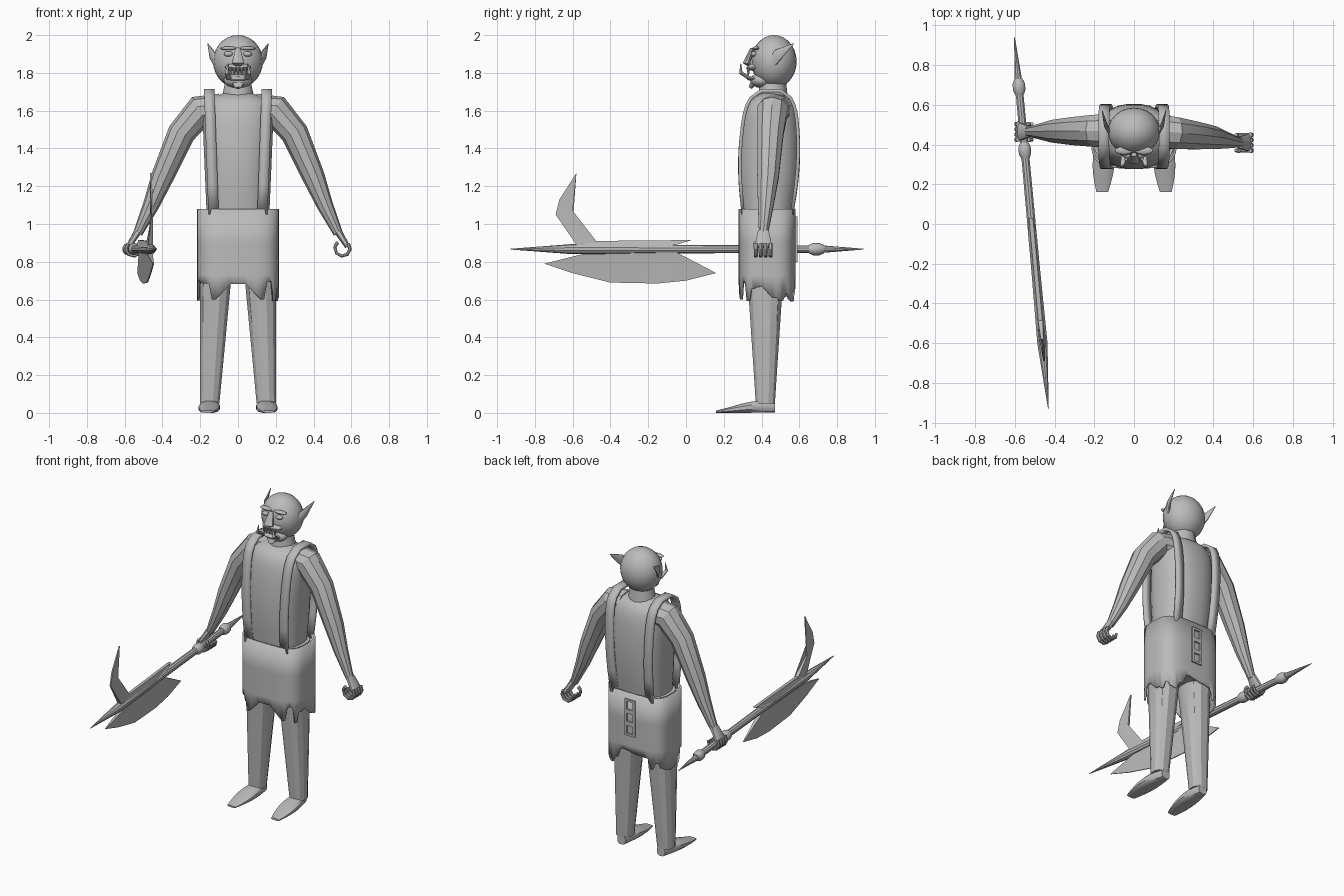
import bpy, bmesh, math, random
from math import sin, cos, pi, sqrt
from mathutils import Vector

if "Cube" in bpy.data.objects:
    bpy.data.objects.remove(bpy.data.objects["Cube"])
random.seed(4)

tone = (.5, .5, .5, 1)
grey = bpy.data.materials.new("plain grey")
grey.use_nodes = True
grey.diffuse_color = tone
grey.node_tree.nodes["Principled BSDF"].inputs["Base Color"].default_value = tone

X, Y, Z = Vector((1, 0, 0)), Vector((0, 1, 0)), Vector((0, 0, 1))
SIDES = (("left", 1), ("right", -1))


def steps(count):
    return [i / (count - 1) for i in range(count)]


def finish(name, bm, angle=35, thickness=0):
    bmesh.ops.recalc_face_normals(bm, faces=bm.faces)
    mesh = bpy.data.meshes.new(name)
    bm.to_mesh(mesh)
    bm.free()
    part = bpy.data.objects.new(name, mesh)
    bpy.context.collection.objects.link(part)
    mesh.materials.append(grey)
    bpy.ops.object.select_all(action='DESELECT')
    part.select_set(True)
    bpy.context.view_layer.objects.active = part
    bpy.ops.object.shade_smooth_by_angle(angle=math.radians(angle))
    if thickness:
        solid = part.modifiers.new("thickness", 'SOLIDIFY')
        solid.thickness = thickness
        solid.offset = 0


def oval(turn, power):
    c, s = cos(turn * 2 * pi), sin(turn * 2 * pi)
    return (math.copysign(abs(c) ** (2 / power), c), math.copysign(abs(s) ** (2 / power), s))


def bridge(bm, lower, upper):
    count = len(lower)
    for k in range(count):
        after = (k + 1) % count
        bm.faces.new((lower[k], lower[after], upper[after], upper[k]))


def loft(name, rings, across, sides=10, power=2, tangent=None, angle=35):
    """Skin through rings given as (centre, radius across, other radius)."""
    bm = bmesh.new()
    centres = [Vector(ring[0]) for ring in rings]
    last = len(rings) - 1
    loops = []
    for i, (_, wide, deep) in enumerate(rings):
        along = tangent or (centres[min(i + 1, last)] - centres[max(i - 1, 0)]).normalized()
        other = along.cross(across).normalized()
        main = other.cross(along)
        loop = []
        for k in range(sides):
            c, s = oval((k + .5) / sides, power)
            loop.append(bm.verts.new(centres[i] + main * c * wide + other * s * deep))
        loops.append(loop)
    for lower, upper in zip(loops, loops[1:]):
        bridge(bm, lower, upper)
    bm.faces.new(loops[0])
    bm.faces.new(loops[-1])
    finish(name, bm, angle)


def ball(name, centre, scale):
    bm = bmesh.new()
    bmesh.ops.create_uvsphere(bm, u_segments=24, v_segments=14, radius=1)
    bmesh.ops.scale(bm, vec=scale, verts=bm.verts)
    bmesh.ops.translate(bm, vec=centre, verts=bm.verts)
    finish(name, bm)


def box(name, low, high):
    bm = bmesh.new()
    bmesh.ops.create_cube(bm, size=1)
    low, high = Vector(low), Vector(high)
    bmesh.ops.scale(bm, vec=high - low, verts=bm.verts)
    bmesh.ops.translate(bm, vec=(low + high) / 2, verts=bm.verts)
    finish(name, bm)


def torso_section(t):
    """Height, middle, half width and half depth, from waist to collar."""
    close = sqrt(1 - t ** 16)
    return (1 + .7 * t, .43 + .02 * t,
            (.165 + .03 * t) * close, (.13 + .035 * sin(pi * t)) * close)


# Torso and neck
rings = []
for t in [s ** .6 * .99 for s in steps(14)]:
    z, y, wide, deep = torso_section(t)
    rings.append(((0, y, z), wide, deep))
loft("torso", rings, X, sides=24, power=2.4, tangent=Z)
loft("neck", [((0, .46, 1.66), .09, .08), ((0, .46, 1.75), .07, .07)], X, sides=14)

# Head and face
head = Vector((0, .466, 1.86))
ball("head", head, (.132, .12, .14))
ball("jaw", (0, .4, 1.76), (.075, .06, .04))
loft("chin", [((0, .37, 1.77), .05, .02), ((0, .34, 1.72), .015, .01)], X)
ball("upper_lip", (0, .36, 1.83), (.07, .035, .02))
ball("lower_lip", (0, .35, 1.77), (.06, .03, .012))
loft("nose", [((0, .35, 1.93), .014, .01), ((0, .32, 1.85), .034, .02), ((0, .34, 1.84), .02, .01)], X)
for x in (-.04, -.02, 0, .02, .04):
    loft("tooth", [((x, .33, 1.83), .01, .01), ((x, .33, 1.79), .004, .004)], X)
for side, s in SIDES:
    loft(side + "_tusk", [((s * .05, .34, 1.77), .015, .01), ((s * .06, .29, 1.8), .01, .01),
                          ((s * .05, .29, 1.85), .002, .002)], X)
    ball(side + "_eye", (s * .05, .36, 1.9), (.024, .016, .014))
    ball(side + "_brow", (s * .05, .37, 1.93), (.045, .02, .01))
    loft(side + "_ear", [((s * .11, .45, 1.85), .03, .014), ((s * .14, .49, 1.9), .03, .01),
                         ((s * .16, .57, 1.955), .002, .002)], Z)

# Arms, tapering along a bent path; the right one reaches further back
ARM = ((.1, 1.6), (.2, 1.6), (.3, 1.48), (.4, 1.25), (.46, 1.1), (.53, .95))
for side, s in SIDES:
    wrist_y = .41 if s > 0 else .465
    rings = []
    for t, (x, z) in zip(steps(len(ARM)), ARM):
        radius = .09 - .065 * t ** 1.5
        rings.append(((s * x, .47 + (wrist_y - .47) * t, z), radius, radius))
    loft(side + "_arm", rings, Y, angle=25)

    # Hand with fingers curled round a circle
    loft(side + "_palm", [((s * .53, wrist_y, .96), .03, .02),
                          ((s * .58, wrist_y, .88), .047, .014)], Y, power=3)
    for k in range(5):
        thumb = k == 4
        y = wrist_y - .04 + .026 * (k % 4)
        rings = []
        for t in steps(6):
            turn = 2.2 + t if thumb else .7 - 4 * t
            reach = .04
            spot = (s * (.553 + reach * cos(turn)), y, .87 + reach * sin(turn))
            rings.append((spot, .013 - .004 * t, .011 - .003 * t))
        loft(side + ("_thumb" if thumb else "_finger"), rings, Y, sides=8)

# Shoulder straps follow the torso up the front and down the back
climb = [.07 + .92 * s ** .6 for s in steps(12)]
for side, s in SIDES:
    bm = bmesh.new()
    rows = []
    for face, run in ((-1, climb), (1, reversed(climb))):
        for t in run:
            z, middle, _, deep = torso_section(t)
            y = middle + face * (deep * .9 + .005)
            inner = .1 + .025 * t
            rows.append([bm.verts.new((s * x, y, z + .012 * t)) for x in (inner, inner + .055)])
    for a, b in zip(rows, rows[1:]):
        bm.faces.new((a[0], a[1], b[1], b[0]))
    finish(side + "_strap", bm, thickness=.018)

# Skirt with a ragged hem and a notch between the legs
bm = bmesh.new()
columns = 56
hem = [random.uniform(.58, .71) for k in range(columns // 2)]
rows = []
for z in (1.08, .9, .73, 0):
    row = []
    for k in range(columns):
        c, s = oval((k + .5) / columns, 3.4)
        x = .21 * c
        height = z or hem[k // 2]
        if not z and s < 0 and abs(x) < .15:
            height = .6 + max(0, .12 - abs(x))
        row.append(bm.verts.new((x, .43 + .145 * s, height)))
    rows.append(row)
for upper, lower in zip(rows, rows[1:]):
    bridge(bm, upper, lower)
finish("ragged_skirt", bm, angle=30, thickness=.012)
loft("hips", [((0, .43, z), .19, .125) for z in (.74, 1.07)], X, sides=20, power=3, tangent=Z)

# Ladder of buckle frames down the back
for z in (.84, .92, 1):
    for s in (-1, 1):
        x, level = s * .03, z + s * .033
        box("buckle_post", (x - .008, .56, z - .04), (x + .008, .59, z + .04))
        box("buckle_bar", (-.03, .56, level - .007), (.03, .59, level + .007))

# Legs and feet
for side, s in SIDES:
    loft(side + "_leg", [((s * (.11 + .04 * t), .42, .9 - .85 * t), .095 - .042 * t, .11 - .058 * t)
                         for t in steps(5)], X, sides=12, power=2.4, tangent=Z, angle=25)
    rings = []
    for t in steps(8):
        wide = .03 + .027 * sin(pi * t)
        tall = .045 * (1 - t * .8) * (.7 + .3 * sin(pi * t))
        rings.append(((s * (.145 + .015 * t), .47 - .31 * t, tall), wide, tall))
    loft(side + "_foot", rings, X, sides=12, power=2.8, tangent=-Y)


# Polearm, slightly slanted in plan
def on_shaft(y, z=.867, shift=0):
    return (shift - .516 - .0914 * y, y, z)


def turned(name, profile):
    loft(name, [(on_shaft(y), radius, radius) for y, radius in profile], X)


turned("polearm_shaft", ((.94, .002), (.72, .02), (-.2, .023), (-.6, .027), (-.93, .002)))
for y in (.69, .37):
    turned("shaft_knob", [(y + .04 * d, .035 - .013 * d * d) for d in (-1, -.4, .4, 1)])


def blade(name, outline, half, edge, is_edge):
    """Flat plate whose rim narrows to an edge where the rule says so."""
    bm = bmesh.new()
    skins = [[bm.verts.new(on_shaft(y, z, way * (edge if is_edge(z) else half))) for y, z in outline]
             for way in (-1, 1)]
    bridge(bm, *skins)
    bmesh.ops.triangulate(bm, faces=[bm.faces.new(skin) for skin in skins])
    finish(name, bm, angle=20)


blade("axe_blade", ((-.75, .79), (-.55, .84), (-.05, .85), (.16, .74), (0, .7), (-.15, .685),
                    (-.4, .69), (-.6, .74)), .014, .003, lambda z: z < .8)
blade("hook_blade", ((-.46, .89), (-.6, 1), (-.6, 1.07), (-.58, 1.27), (-.67, 1.13), (-.69, 1.05),
                     (-.58, .89)), .014, .004, lambda z: z > .95)
blade("blade_mount", ((-.58, .87), (-.5, .91), (.03, .915), (-.05, .89), (-.2, .87)),
      .022, .01, lambda z: z > .9)
